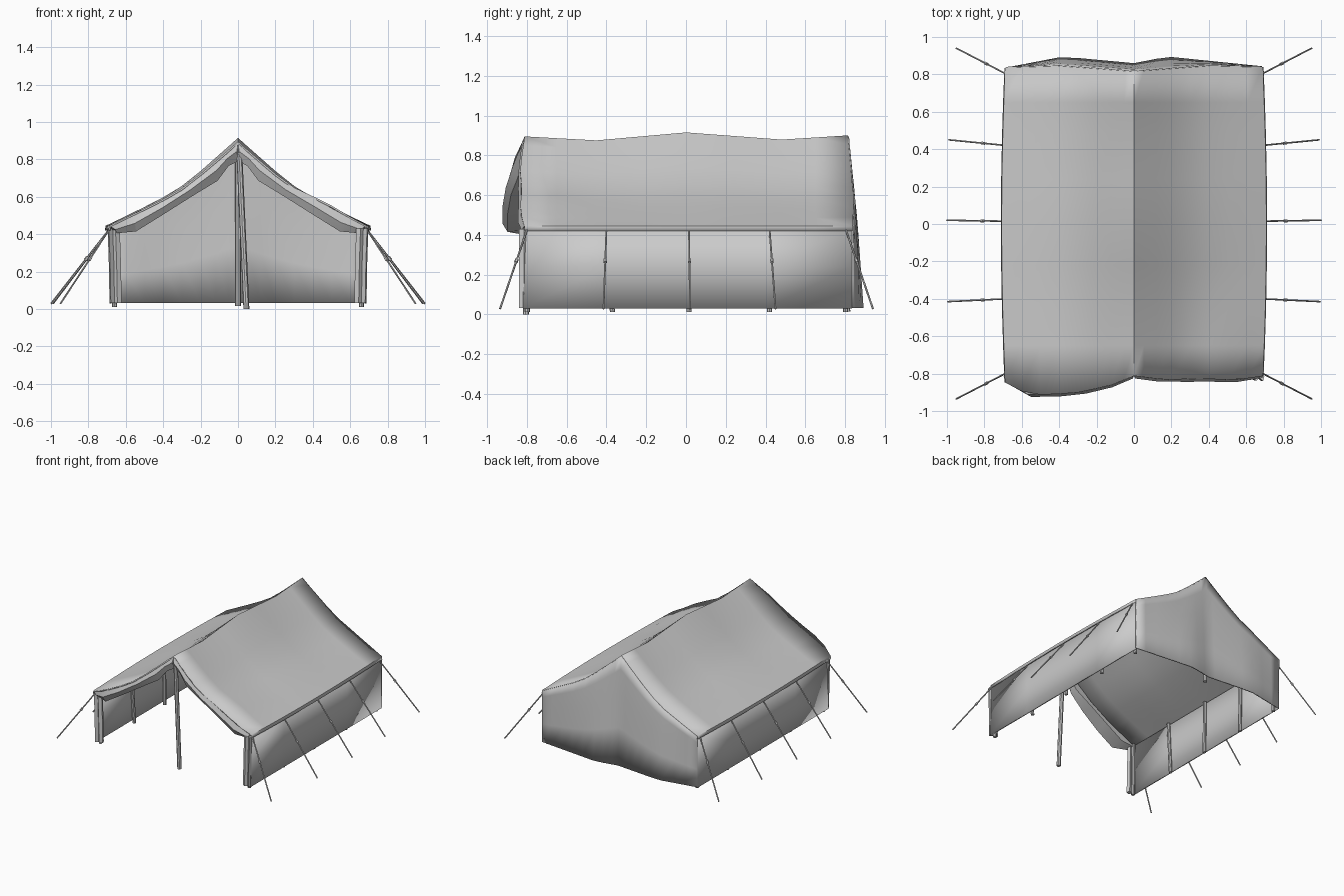
import bpy, math
from mathutils import Vector

if "Cube" in bpy.data.objects:
    bpy.data.objects.remove(bpy.data.objects["Cube"])


def sheet(name, rows, thick=0.01, closed=False, smooth=True):
    """Cloth panel lofted through rows of points."""
    n = len(rows[0])
    verts = [p for r in rows for p in r]
    faces = []
    for i in range(len(rows) - 1):
        for j in range(n if closed else n - 1):
            k = (j + 1) % n
            faces.append((i*n + j, i*n + k, (i+1)*n + k, (i+1)*n + j))
    if closed:
        faces += [tuple(range(n))[::-1], tuple((len(rows)-1)*n + j for j in range(n))]
    me = bpy.data.meshes.new(name)
    me.from_pydata(verts, [], faces)
    ob = bpy.data.objects.new(name, me)
    bpy.context.collection.objects.link(ob)
    if thick:
        m = ob.modifiers.new("thickness", 'SOLIDIFY')
        m.thickness, m.offset = thick, 0
    if smooth:
        bpy.ops.object.select_all(action='DESELECT')
        ob.select_set(True)
        bpy.context.view_layer.objects.active = ob
        bpy.ops.object.shade_smooth_by_angle(angle=math.radians(30))
    return ob


def rod(name, a, b, r, sides=8):
    a, b = Vector(a), Vector(b)
    d = b - a
    bpy.ops.mesh.primitive_cylinder_add(vertices=sides, radius=r, depth=d.length, location=(a + b) / 2)
    ob = bpy.context.object
    ob.name = name
    ob.rotation_euler = d.to_track_quat('Z', 'Y').to_euler()
    return ob


def interp(table, t):
    for (a, va), (b, vb) in zip(table, table[1:]):
        if t <= b:
            return va + (vb - va) * max(0, (t - a) / (b - a))
    return table[-1][1]


# Shared outlines of the roof
SLOPE = [(0, .89), (.05, .845), (.12, .785), (.2, .717), (.3, .64), (.4, .582), (.5, .532), (.6, .483), (.685, .442)]
RIDGE = [(-.82, 0), (-.45, -.02), (0, .02), (.48, -.016), (.82, .005)]
FRONT = [(-.69, -.845), (-.56, -.915), (-.32, -.905), (-.13, -.865), (0, -.812),
         (.18, -.835), (.33, -.825), (.54, -.835), (.69, -.812)]
BACK_TOP = [(-.69, .835), (-.4, .845), (0, .815), (.4, .845), (.69, .838)]
BACK_LOW = [(-.69, .83), (-.38, .89), (0, .855), (.18, .89), (.69, .838)]
XS = [-x for x, z in reversed(SLOPE)] + [x for x, z in SLOPE[1:]]


def roof_z(x, y=-.82):
    bump = .018 * math.exp(-((x - .45) / .12) ** 2) if y < -.6 else 0
    return interp(SLOPE, abs(x)) + interp(RIDGE, y) * (1 - abs(x) / .69) + bump


# Roof with slightly bowed eaves and a short lip
rows = []
for y in (-.82, -.65, -.45, -.22, 0, .24, .48, .65, .82):
    row = []
    bow = 1 + .028 * (1 - (y / .82) ** 2)
    for x in XS:
        yy = interp(FRONT, x) if y == -.82 else interp(BACK_TOP, x) if y == .82 else y
        sx = x * (1 + (bow - 1) * (abs(x) / .69) ** 3)
        row.append((sx, yy, roof_z(x, y)))
    lip = [(row[0][0] - .003, row[0][1], .42)], [(row[-1][0] + .003, row[-1][1], .42)]
    rows.append(lip[0] + row + lip[1])
sheet("roof", rows)

# Back wall, bulging toward the bottom
rows = []
for t in (0, .12, .35, .65, 1):
    row = []
    for x in XS:
        top = roof_z(x, .82)
        y0, y1 = interp(BACK_TOP, x), interp(BACK_LOW, x)
        row.append((x, y0 + (y1 - y0) * t ** .8, top + (.033 - top) * t))
    rows.append(row)
sheet("back_wall", rows)

for s, side in ((-1, "left"), (1, "right")):
    # Side wall
    sheet(side + "_wall", [[(s * .682, y, z) for y in (-.82, -.4, 0, .4, .835)] for z in (.03, .24, .435)], .012)

    # Door flap gathered up under the front roof edge
    opening = [(0, .79), (.05, .765), (.11, .685), (.25, .6), (.4, .505), (.545, .415), (.65, .405)]
    rows = []
    for x, z in opening:
        xo = x * 1.045
        yf = interp(FRONT, s * xo)
        zt = roof_z(s * xo) - .004
        rows.append([(s * xo, yf, zt), (s * (x + .006), yf - .014, zt * .55 + z * .45),
                     (s * x, yf + .012, z), (s * x, -.79, z + .012), (s * xo, -.795, zt - .02)])
    sheet(side + "_gathered_flap", rows, 0, True)

    # Folded door cloth hanging at the corner
    fold = [(.687, -.815), (.68, -.84), (.66, -.822), (.645, -.838), (.622, -.825), (.63, -.80), (.655, -.808), (.672, -.795)]
    rows = [[(s * (x + dx), y, z) for x, y in fold] for z, dx in ((.033, 0), (.25, .004), (.43, .01))]
    sheet(side + "_hanging_fold", rows, 0, True, False)

    # Wall poles and guy ropes with toggles
    for i, (y, ye, xe) in enumerate([(-.81, -.935, .95), (-.4, -.415, .995), (.015, .02, 1.0),
                                     (.42, .45, .99), (.815, .94, .95)]):
        lean = (.03 if i == 1 else 0)
        if i in (0, 4):
            y = y * .985
        rod(f"{side}_wall_pole_{i}", (s * .66, y + lean, .012), (s * .665, y, .44), .013)
        a, b = Vector((s * .685, y, .43)), Vector((s * xe, ye, .028))
        rod(f"{side}_guy_rope_{i}", a, b, .005, 6)
        rod(f"{side}_rope_toggle_{i}", a.lerp(b, .38), a.lerp(b, .42), .009, 6)

# Centre poles: the front one leans a little
rod("front_pole", (.045, -.805, 0), (.005, -.80, .875), .016)
rod("back_pole", (0, .81, .015), (0, .80, .875), .016)
